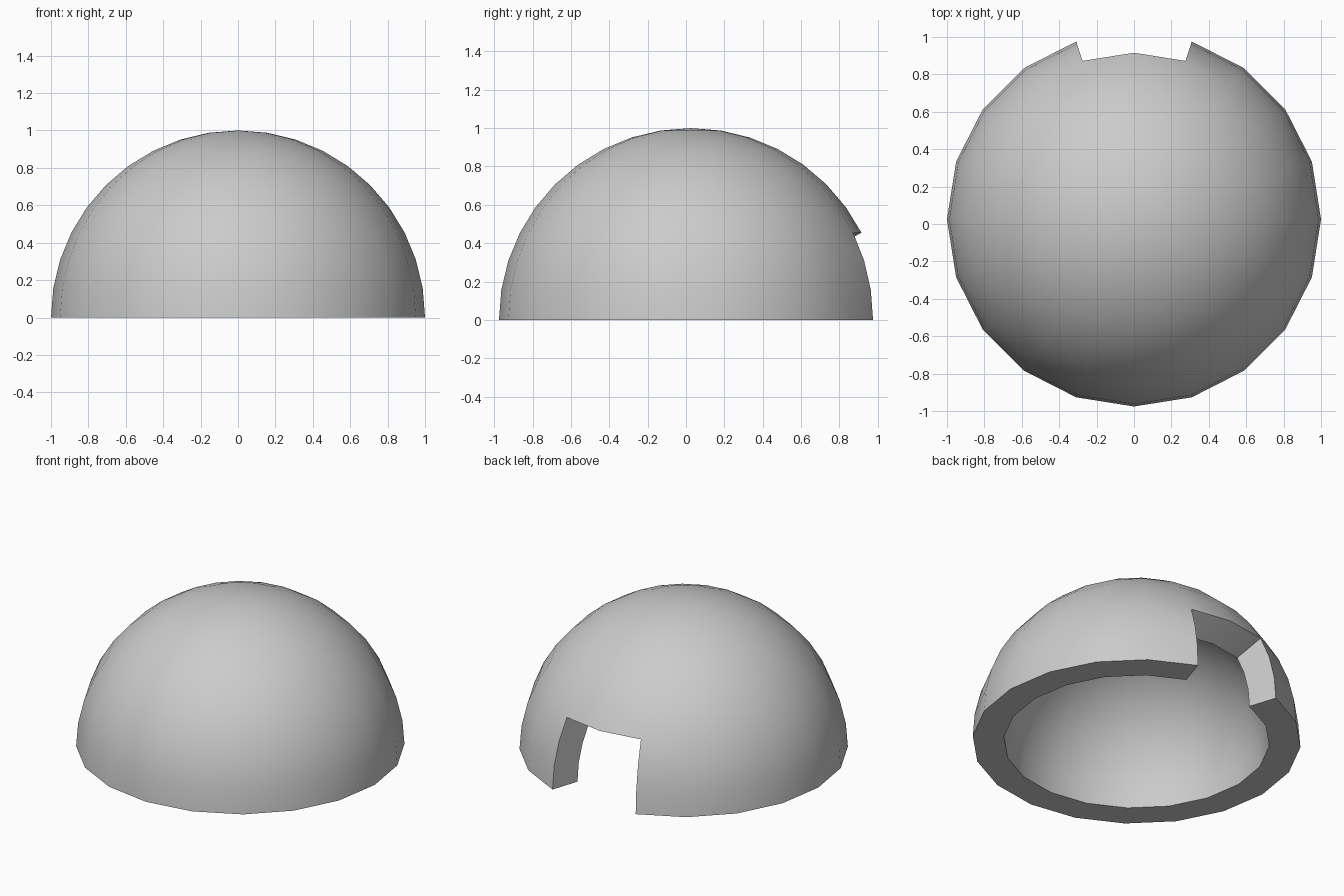
import bpy, bmesh, math
from mathutils import Vector, Matrix

if "Cube" in bpy.data.objects:
    bpy.data.objects.remove(bpy.data.objects["Cube"])

SEGMENTS = 20        # sides around; rings are 9 degrees apart
INNER = 0.81         # inner radius as a fraction of the outer
DOOR_TOP = math.sin(math.radians(27))

bm = bmesh.new()
bmesh.ops.create_uvsphere(bm, u_segments=SEGMENTS, v_segments=20, radius=1)

# Keep the upper half, and open a doorway two segments wide, three rings tall
def removed(face):
    c = face.calc_center_median()
    from_back = abs(math.atan2(c.x, c.y))
    return c.z < 0 or (c.z < DOOR_TOP and from_back < math.radians(18))

bmesh.ops.delete(bm, geom=[f for f in bm.faces if removed(f)], context='FACES')

# Thicken inward towards the centre, giving a flat rim and radial door jambs
shell = bmesh.ops.extrude_face_region(bm, geom=bm.faces[:], use_keep_orig=True)
inner = [v for v in shell['geom'] if isinstance(v, bmesh.types.BMVert)]
bmesh.ops.scale(bm, vec=Vector((INNER,) * 3), verts=inner)
bmesh.ops.recalc_face_normals(bm, faces=bm.faces[:])

# Doorway shortens the back, so recentre front to back
ys = [v.co.y for v in bm.verts]
shift = -(min(ys) + max(ys)) / 2
bmesh.ops.transform(bm, matrix=Matrix.Translation((0, shift, 0)), verts=bm.verts[:])

mesh = bpy.data.meshes.new("dome_shelter")
bm.to_mesh(mesh)
bm.free()
dome = bpy.data.objects.new("dome_shelter", mesh)
bpy.context.collection.objects.link(dome)

# Smooth shell with crisp rim and doorway edges
bpy.context.view_layer.objects.active = dome
dome.select_set(True)
bpy.ops.object.shade_smooth_by_angle(angle=math.radians(30))
